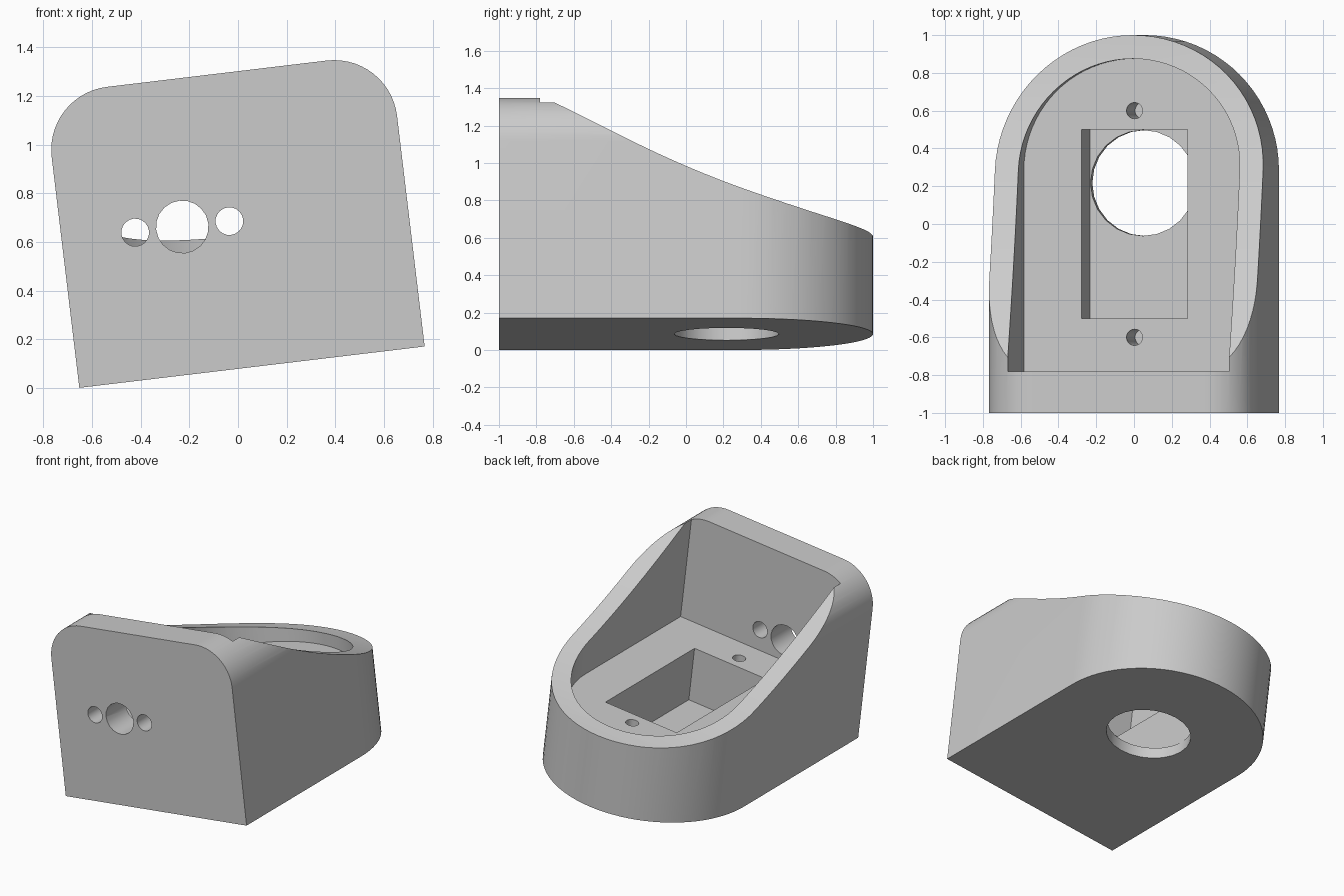
import bpy, bmesh, math
from mathutils import Matrix, Vector

if "Cube" in bpy.data.objects:
    bpy.data.objects.remove(bpy.data.objects["Cube"], do_unlink=True)

HALF, WALL, HEIGHT = 0.715, 0.125, 1.215
FLOOR, BASE, ARC_Y = 0.46, 0.08, 0.285
TILT = math.radians(6.83)

grey = bpy.data.materials.new("plain grey")
grey.use_nodes = True
colour = (0.6, 0.6, 0.6, 1)
grey.diffuse_color = colour
grey.node_tree.nodes["Principled BSDF"].inputs["Base Color"].default_value = colour


def prism(name, points, axis, low, high):
    """Extrude a 2D outline along one axis."""
    place = {"X": lambda a, b: (low, a, b),
             "Y": lambda a, b: (a, low, b),
             "Z": lambda a, b: (a, b, low)}[axis]
    step = Vector([(high - low) * (axis == k) for k in "XYZ"])
    bm = bmesh.new()
    face = bm.faces.new([bm.verts.new(place(a, b)) for a, b in points])
    out = bmesh.ops.extrude_face_region(bm, geom=[face])
    moved = [v for v in out["geom"] if isinstance(v, bmesh.types.BMVert)]
    bmesh.ops.translate(bm, verts=moved, vec=step)
    bmesh.ops.recalc_face_normals(bm, faces=bm.faces)
    mesh = bpy.data.meshes.new(name)
    bm.to_mesh(mesh)
    bm.free()
    mesh.materials.append(grey)
    obj = bpy.data.objects.new(name, mesh)
    bpy.context.collection.objects.link(obj)
    return obj


def arc(a, b, radius, start, end, count):
    angles = [math.radians(start + (end - start) * i / count) for i in range(count + 1)]
    return [(a + radius * math.cos(t), b + radius * math.sin(t)) for t in angles]


def circle(a, b, radius, count=20):
    return arc(a, b, radius, 0, 360, count)[:-1]


def arch(half, front):
    """Plan outline: straight sides closed by a round back."""
    return [(-half, front), (half, front)] + arc(0, ARC_Y, half, 0, 180, 40)


def combine(target, tool, operation):
    mod = target.modifiers.new(tool.name, "BOOLEAN")
    mod.operation, mod.solver, mod.object = operation, "EXACT", tool
    bpy.context.view_layer.objects.active = target
    bpy.ops.object.modifier_apply(modifier=mod.name)
    bpy.data.objects.remove(tool, do_unlink=True)


# Round-backed body
body = prism("housing", arch(HALF, -1), "Z", 0, 1.5)

# Rounded upper corners of the front wall
r = 0.26
front = [(-0.9, -0.2), (0.9, -0.2), (0.9, 0.5), (HALF, 0.5)]
front += arc(HALF - r, HEIGHT - r, r, 0, 90, 14)
front += arc(r - HALF, HEIGHT - r, r, 90, 180, 14)
front += [(-HALF, 0.5), (-0.9, 0.5)]
combine(body, prism("corner_shape", front, "Y", -1.2, 1.2), "INTERSECT")

# Sweeping rim that falls from the front wall to the back
p0, p1, p2 = Vector((-0.78, 1.22)), Vector((0.24, 0.623)), Vector((1.0, 0.525))
sweep = [p0 * (1 - t) ** 2 + p1 * 2 * t * (1 - t) + p2 * t * t
         for t in (i / 24 for i in range(25))]
side = [(-1.2, -0.2), (-1.2, 1.4), (-0.9, 1.4)] + [tuple(p) for p in sweep]
side += [(1.2, 0.5), (1.2, -0.2)]
combine(body, prism("rim_shape", side, "X", -1, 1), "INTERSECT")

# Open cavity, rectangular pocket and round opening in the base
pocket = [(-0.282, -0.5), (0.282, -0.5), (0.282, 0.5), (-0.282, 0.5)]
cutters = [
    prism("cavity", arch(HALF - WALL, -0.78), "Z", FLOOR, 2),
    prism("pocket", pocket, "Z", BASE, FLOOR + 0.1),
    prism("base_opening", circle(0, 0.217, 0.28, 24), "Z", -0.1, BASE + 0.1),
]
# Blind screw holes in the floor
for y in (-0.6, 0.6):
    cutters.append(prism("screw_hole", circle(0, y, 0.043), "Z", BASE, FLOOR + 0.1))
# Row of holes through the front wall
for offset, radius in ((-0.195, 0.057), (0, 0.108), (0.195, 0.057)):
    cutters.append(prism("front_hole", circle(offset - 0.216, 0.607, radius), "Y", -1.1, -0.7))
for cutter in cutters:
    combine(body, cutter, "DIFFERENCE")

# Lean the whole housing sideways
body.data.transform(Matrix.Translation((0.0575, 0, 0.085)) @ Matrix.Rotation(-TILT, 4, "Y"))
bpy.ops.object.select_all(action="DESELECT")
body.select_set(True)
bpy.context.view_layer.objects.active = body
bpy.ops.object.shade_smooth_by_angle(angle=math.radians(30))
